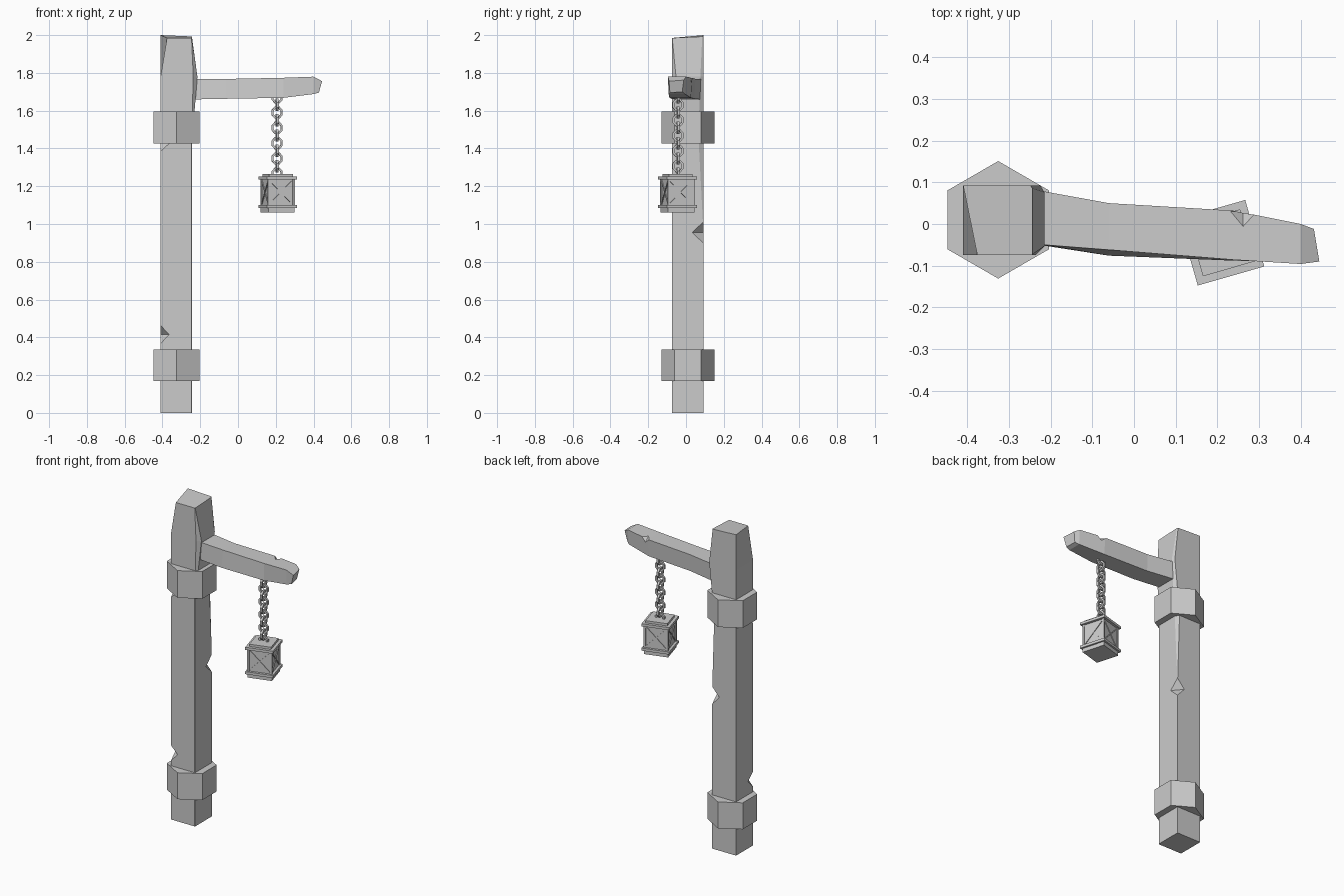
import bpy, bmesh
from math import radians, cos, sin, pi
from mathutils import Matrix, Vector

if "Cube" in bpy.data.objects:
    bpy.data.objects.remove(bpy.data.objects["Cube"])

grey = bpy.data.materials.new("weathered grey")
grey.use_nodes = True
grey.diffuse_color = (0.6, 0.6, 0.6, 1)
grey.node_tree.nodes["Principled BSDF"].inputs["Base Color"].default_value = (0.6, 0.6, 0.6, 1)


def finish(name, bm):
    bmesh.ops.recalc_face_normals(bm, faces=bm.faces)
    mesh = bpy.data.meshes.new(name)
    bm.to_mesh(mesh)
    bm.free()
    mesh.materials.append(grey)
    ob = bpy.data.objects.new(name, mesh)
    bpy.context.collection.objects.link(ob)
    return ob


def loft(name, rings):
    """Skin a row of matching cross-sections and cap both ends."""
    bm = bmesh.new()
    rows = [[bm.verts.new(p) for p in ring] for ring in rings]
    n = len(rows[0])
    for a, b in zip(rows, rows[1:]):
        for i in range(n):
            j = (i + 1) % n
            bm.faces.new((a[i], a[j], b[j], b[i]))
    bm.faces.new(rows[0])
    bm.faces.new(rows[-1])
    return finish(name, bm)


def chip(target, centre, size):
    """Knock a diamond-shaped chip out of an edge."""
    bm = bmesh.new()
    for axis in range(3):
        for s in (-1, 1):
            p = Vector(centre)
            p[axis] += s * size[axis]
            bm.verts.new(p)
    bmesh.ops.convex_hull(bm, input=bm.verts)
    cutter = finish("chip_cutter", bm)
    cutter.hide_render = True
    mod = target.modifiers.new("chip", 'BOOLEAN')
    mod.operation = 'DIFFERENCE'
    mod.solver = 'EXACT'
    mod.object = cutter
    bpy.context.view_layer.objects.active = target
    bpy.ops.object.modifier_apply(modifier=mod.name)
    bpy.data.objects.remove(cutter)


# Post: square section, worn back-right corner, swelling where the arm grows out
L, R, F, B = -0.41, -0.244, -0.075, 0.092


def post_ring(z, wear=0.002, swell=0.0, nick=0.002):
    r = R + swell
    return [(L, F, z), (r - nick, F, z), (r, F + nick, z),
            (r, B - wear, z), (r - wear * 0.6, B, z), (L, B, z)]


top = [(-0.376, F, 1.985), (R - 0.002, F, 1.985), (R, F + 0.002, 1.985),
       (R, B - 0.006, 1.992), (R - 0.004, B, 1.993), (L, B, 2.0)]
post = loft("post", [post_ring(0), post_ring(1.0), post_ring(1.42, 0.024),
                     post_ring(1.6, 0.022, 0.014, 0.012),
                     post_ring(1.78, 0.016, 0.029, 0.022), top])
chip(post, (L, F, 0.415), (0.046, 0.05, 0.048))
chip(post, (L, F, 1.43), (0.05, 0.04, 0.045))
chip(post, (R, B, 0.955), (0.05, 0.06, 0.056))

# Hexagonal collars
for name, low, high in (("lower_collar", 0.17, 0.335), ("upper_collar", 1.425, 1.595)):
    loft(name, [[(-0.326 + 0.141 * sin(i * pi / 3), 0.01 + 0.141 * cos(i * pi / 3), z)
                 for i in range(6)] for z in (low, high)])

# Arm: crooked beam, each section is x, front, back, bottom, top, lower front flare
sections = [(-0.26, -0.045, 0.085, 1.655, 1.77, 0.0),
            (-0.215, -0.05, 0.078, 1.66, 1.768, 0.002),
            (-0.06, -0.062, 0.05, 1.663, 1.768, 0.014),
            (0.24, -0.086, 0.032, 1.668, 1.774, 0.002),
            (0.4, -0.096, 0.0, 1.688, 1.78, -0.004)]
rings = [[(x, f - flare, lo), (x, b - 0.006, lo), (x, b, hi), (x, f, hi)]
         for x, f, b, lo, hi, flare in sections]
rings.append([(0.428, -0.085, 1.695), (0.42, -0.02, 1.7), (0.432, -0.012, 1.762), (0.445, -0.09, 1.756)])
arm = loft("arm", rings)
chip(arm, (0.262, 0.03, 1.778), (0.035, 0.04, 0.03))

# Chain: octagonal links turned alternately, the last one sunk in the lantern cap
CX, CY = 0.207, -0.042


def chain_link(name, z, turn):
    rings = []
    for i in range(8):
        a = (i + 0.5) * pi / 4
        ring = []
        for dr, dy in ((-1, -1), (1, -1), (1, 1), (-1, 1)):
            rad = 0.026 + dr * 0.0055
            p = Vector((rad * cos(a), dy * 0.0065, rad * 1.12 * sin(a)))
            ring.append(Matrix.Rotation(turn, 3, 'Z') @ p + Vector((CX, CY, z)))
        rings.append(ring)
    bm = bmesh.new()
    rows = [[bm.verts.new(p) for p in ring] for ring in rings]
    for i in range(8):
        a, b = rows[i], rows[(i + 1) % 8]
        for k in range(4):
            bm.faces.new((a[k], a[(k + 1) % 4], b[(k + 1) % 4], b[k]))
    finish(name, bm)


for i in range(11):
    chain_link(f"chain_link_{i + 1}", 1.671 - 0.0405 * i, radians(90) * (i % 2) + radians(5))

# Lantern, turned slightly on its chain
spin = Matrix.Translation((0.21, -0.045, 0)) @ Matrix.Rotation(radians(16), 4, 'Z')


def block(name, centre, size, local=Matrix()):
    bm = bmesh.new()
    bmesh.ops.create_cube(bm, size=1)
    bm.transform(spin @ local @ Matrix.Translation(centre) @ Matrix.Diagonal((*size, 1)))
    return finish(name, bm)


block("lantern_base", (0, 0, 1.075), (0.145, 0.145, 0.03))
block("lantern_lower_rim", (0, 0, 1.092), (0.166, 0.166, 0.016))
block("lantern_body", (0, 0, 1.168), (0.136, 0.136, 0.14))
block("lantern_upper_rim", (0, 0, 1.244), (0.166, 0.166, 0.016))
block("lantern_cap", (0, 0, 1.258), (0.13, 0.13, 0.016))

# Corner posts and crossed braces on each lantern side
for side in range(4):
    turn = Matrix.Rotation(side * pi / 2, 4, 'Z')
    block(f"lantern_corner_{side + 1}", (0.068, 0.068, 1.168), (0.012, 0.012, 0.14), turn)
    for k, s in enumerate((-1, 1)):
        lean = turn @ Matrix.Translation((0, -0.068, 1.168)) @ Matrix.Rotation(s * radians(45), 4, 'Y')
        block(f"lantern_brace_{side + 1}_{k + 1}", (0, 0, 0), (0.006, 0.008 + 0.001 * k, 0.18), lean)
